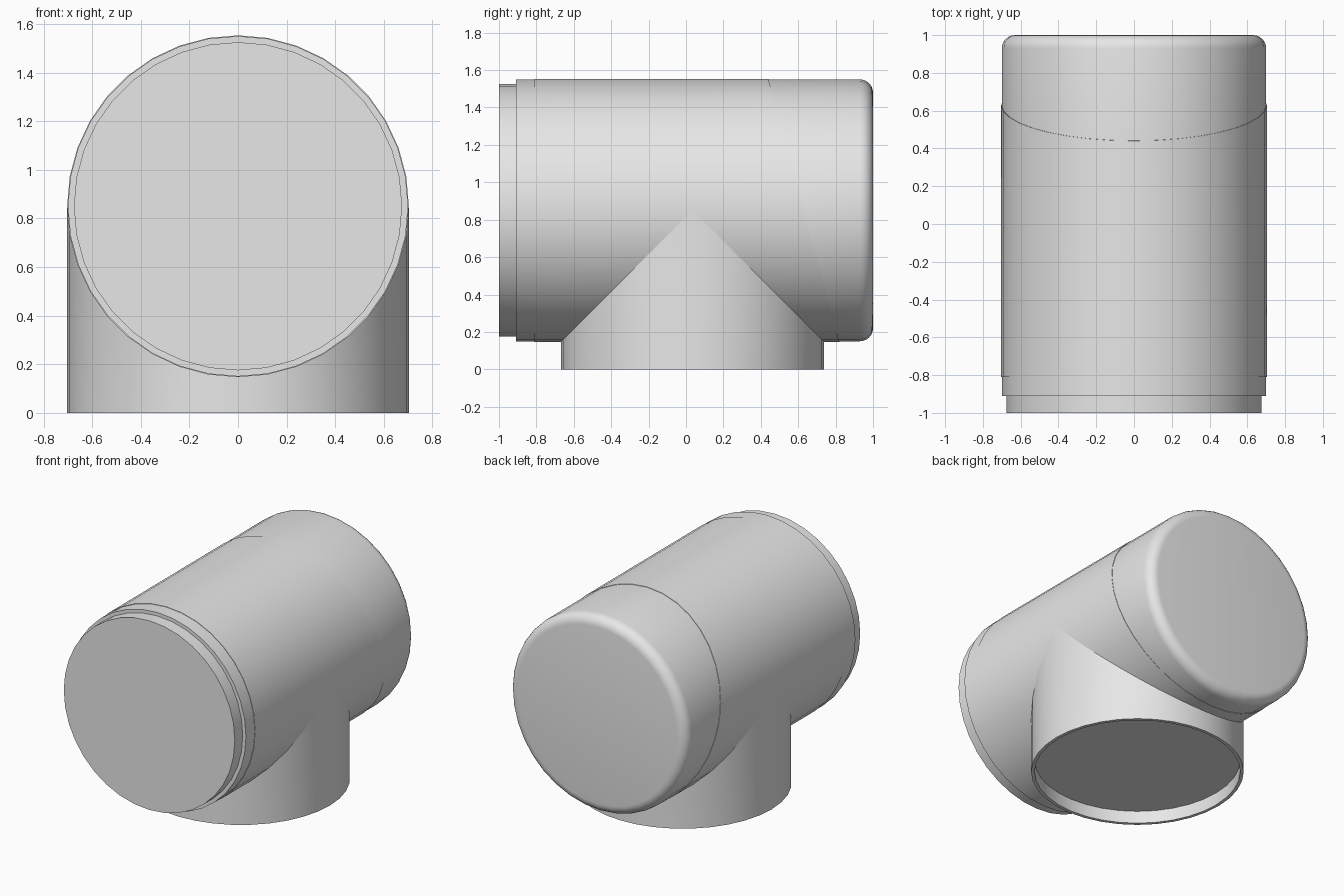
import bpy, bmesh, math

if "Cube" in bpy.data.objects:
    bpy.data.objects.remove(bpy.data.objects["Cube"])

SEG = 36        # sides of every round part
R = 0.703       # outer radius of tube and branch
AXIS_Z = 0.85   # height of the horizontal tube axis
BRANCH_Y = 0.035

grey = bpy.data.materials.new("light grey")
grey.diffuse_color = (0.8, 0.8, 0.8, 1)
grey.use_nodes = True
grey.node_tree.nodes["Principled BSDF"].inputs["Base Color"].default_value = grey.diffuse_color
ANGLES = [2 * math.pi * i / SEG for i in range(SEG)]


def ring_solid(name, rings):
    """Bridge consecutive rings of points and close both ends."""
    bm = bmesh.new()
    rows = [[bm.verts.new(p) for p in ring] for ring in rings]
    for a, b in zip(rows, rows[1:]):
        for i in range(SEG):
            j = (i + 1) % SEG
            bm.faces.new((a[i], a[j], b[j], b[i]))
    bm.faces.new(rows[0])
    bm.faces.new(rows[-1])
    bmesh.ops.recalc_face_normals(bm, faces=bm.faces)
    me = bpy.data.meshes.new(name)
    bm.to_mesh(me)
    bm.free()
    ob = bpy.data.objects.new(name, me)
    bpy.context.collection.objects.link(ob)
    me.materials.append(grey)
    bpy.ops.object.select_all(action='DESELECT')
    ob.select_set(True)
    bpy.context.view_layer.objects.active = ob
    bpy.ops.object.shade_smooth_by_angle(angle=math.radians(30))
    return ob


def tube_ring(r, y, slant=0.0):
    """Ring around the horizontal axis; slant pushes its lower side back."""
    return [(r * math.cos(a), y + slant * (R - r * math.sin(a)),
             AXIS_Z + r * math.sin(a)) for a in ANGLES]


def flat_ring(r, z):
    return [(r * math.cos(a), BRANCH_Y + r * math.sin(a), z) for a in ANGLES]


# horizontal tube: front lip, collar, body with slanted end, rounded cap
rings = [tube_ring(0.675, -1), tube_ring(0.675, -0.91),
         tube_ring(0.70, -0.91), tube_ring(0.70, -0.81),
         tube_ring(R, -0.81), tube_ring(R, 0.44, 0.27),
         tube_ring(0.70, 0.44, 0.27)]
ROUND = 0.07
for k in range(7):
    t = math.pi / 2 * k / 6
    rings.append(tube_ring(0.70 - ROUND + ROUND * math.cos(t),
                           1 - ROUND + ROUND * math.sin(t)))
ring_solid("main_tube", rings)

# downward branch with socket recess, its top fitted to the tube surface
saddle = [(R * math.cos(a), BRANCH_Y + R * math.sin(a),
           AXIS_Z - R * abs(math.sin(a))) for a in ANGLES]
ring_solid("branch_socket", [flat_ring(0.68, 0.09), flat_ring(0.68, 0),
                             flat_ring(R, 0), saddle])
